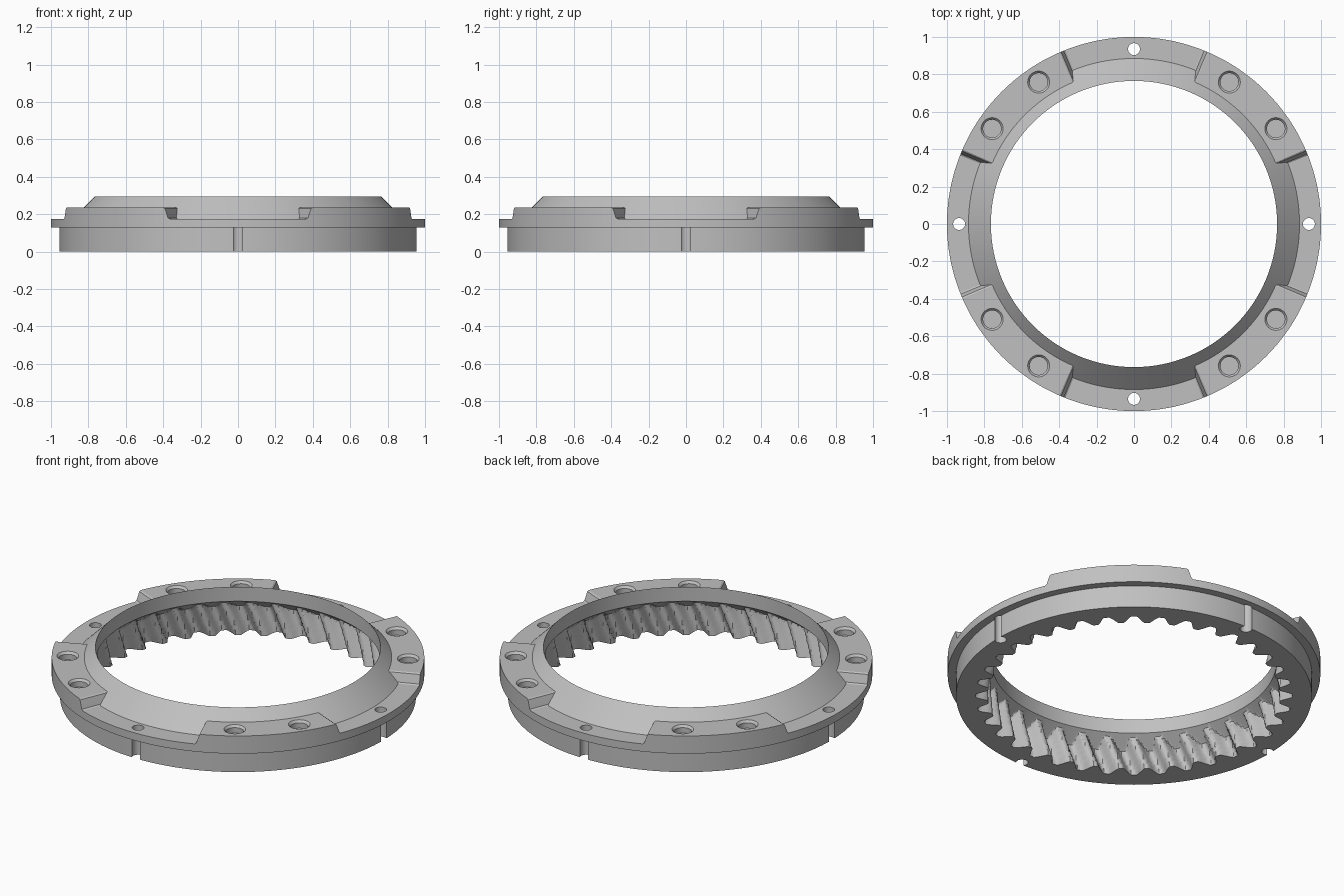
import bpy, bmesh, math
from mathutils import Matrix, Vector

if "Cube" in bpy.data.objects:
    bpy.data.objects.remove(bpy.data.objects["Cube"])

STEPS = 720            # columns around the ring
TEETH = 36             # internal helical teeth
TWIST = 0.5            # tooth lean, radians per unit height
TIP, ROOT = 0.785, 0.85
LIP = 0.765            # clear opening radius
FLOOR, PAD, TOP = 0.175, 0.235, 0.295

metal = bpy.data.materials.new("grey_metal")
metal.diffuse_color = (0.53, 0.53, 0.53, 1)
metal.use_nodes = True
metal.node_tree.nodes["Principled BSDF"].inputs["Base Color"].default_value = metal.diffuse_color


def add_object(name, bm):
    bmesh.ops.recalc_face_normals(bm, faces=bm.faces)
    mesh = bpy.data.meshes.new(name)
    bm.to_mesh(mesh)
    bm.free()
    mesh.materials.append(metal)
    obj = bpy.data.objects.new(name, mesh)
    bpy.context.collection.objects.link(obj)
    return obj


def pad_height(angle):
    """Raised pads fill the middle 45 degrees of every quadrant, with soft ends."""
    deg = math.degrees(angle) % 90
    t = (22.5 + 0.8 - abs(deg - 45)) / 1.6
    t = min(1, max(0, t))
    return FLOOR + (PAD - FLOOR) * t * t * (3 - 2 * t)


def bore_radius(angle, z):
    """Rounded tooth wave, running out into the inner cone under the lip."""
    wave = 1.25 * math.cos(TEETH * (angle - TWIST * z))
    wave = max(-1, min(1, wave))
    tooth = (TIP + ROOT) / 2 + (ROOT - TIP) / 2 * wave
    cone = LIP + (0.21 - z) * (0.085 / 0.065)
    return min(tooth, cone)


def section(angle):
    h = pad_height(angle)
    outer = [(0.955, 0), (0.955, 0.13), (1.0, 0.13), (1.0, h),
             (LIP + TOP - h, h), (LIP, TOP), (LIP, 0.21)]
    levels = [0.195, 0.185, 0.175, 0.165, 0.155, 0.145, 0.12, 0.09, 0.06, 0.03, 0]
    return outer + [(bore_radius(angle, z), z) for z in levels]


def build_ring():
    bm = bmesh.new()
    columns = []
    for i in range(STEPS):
        a = 2 * math.pi * i / STEPS
        columns.append([bm.verts.new((r * math.cos(a), r * math.sin(a), z))
                        for r, z in section(a)])
    n = len(columns[0])
    for i in range(STEPS):
        c, d = columns[i], columns[(i + 1) % STEPS]
        for j in range(n):
            k = (j + 1) % n
            bm.faces.new((c[j], d[j], d[k], c[k]))
    return add_object("gear_ring", bm)


def add_plug(bm, angle, radius, rings, segments=32):
    """Closed turned plug from (radius, z) rings, stood on the bolt circle."""
    centre = Vector((radius * math.cos(angle), radius * math.sin(angle), 0))
    loops = []
    for r, z in rings:
        loops.append([bm.verts.new(centre + Vector((r * math.cos(t), r * math.sin(t), z)))
                      for t in (2 * math.pi * s / segments for s in range(segments))])
    for low, high in zip(loops, loops[1:]):
        for s in range(segments):
            e = (s + 1) % segments
            bm.faces.new((low[s], low[e], high[e], high[s]))
    bm.faces.new(loops[0][::-1])
    bm.faces.new(loops[-1])


ring = build_ring()

# Cutters: through holes that open into side grooves, and blind bolt holes
bm = bmesh.new()
for quarter in range(4):
    base = quarter * math.pi / 2
    add_plug(bm, base, 0.935, [(0.032, -0.05), (0.032, 0.4)])
    for deg in (33.9, 56.1):
        add_plug(bm, base + math.radians(deg), 0.914,
                 [(0.048, 0.19), (0.048, 0.222), (0.059, 0.2351), (0.059, 0.4)])
cutter = add_object("hole_cutter", bm)
cutter.hide_render = True

mod = ring.modifiers.new("holes", 'BOOLEAN')
mod.operation = 'DIFFERENCE'
mod.solver = 'EXACT'
mod.object = cutter

# Bake the cut, then shade the result
bpy.context.view_layer.update()
graph = bpy.context.evaluated_depsgraph_get()
cut_mesh = bpy.data.meshes.new_from_object(ring.evaluated_get(graph))
ring.modifiers.clear()
ring.data = cut_mesh
bpy.data.objects.remove(cutter)

bpy.ops.object.select_all(action='DESELECT')
ring.select_set(True)
bpy.context.view_layer.objects.active = ring
bpy.ops.object.shade_smooth_by_angle(angle=math.radians(30))
